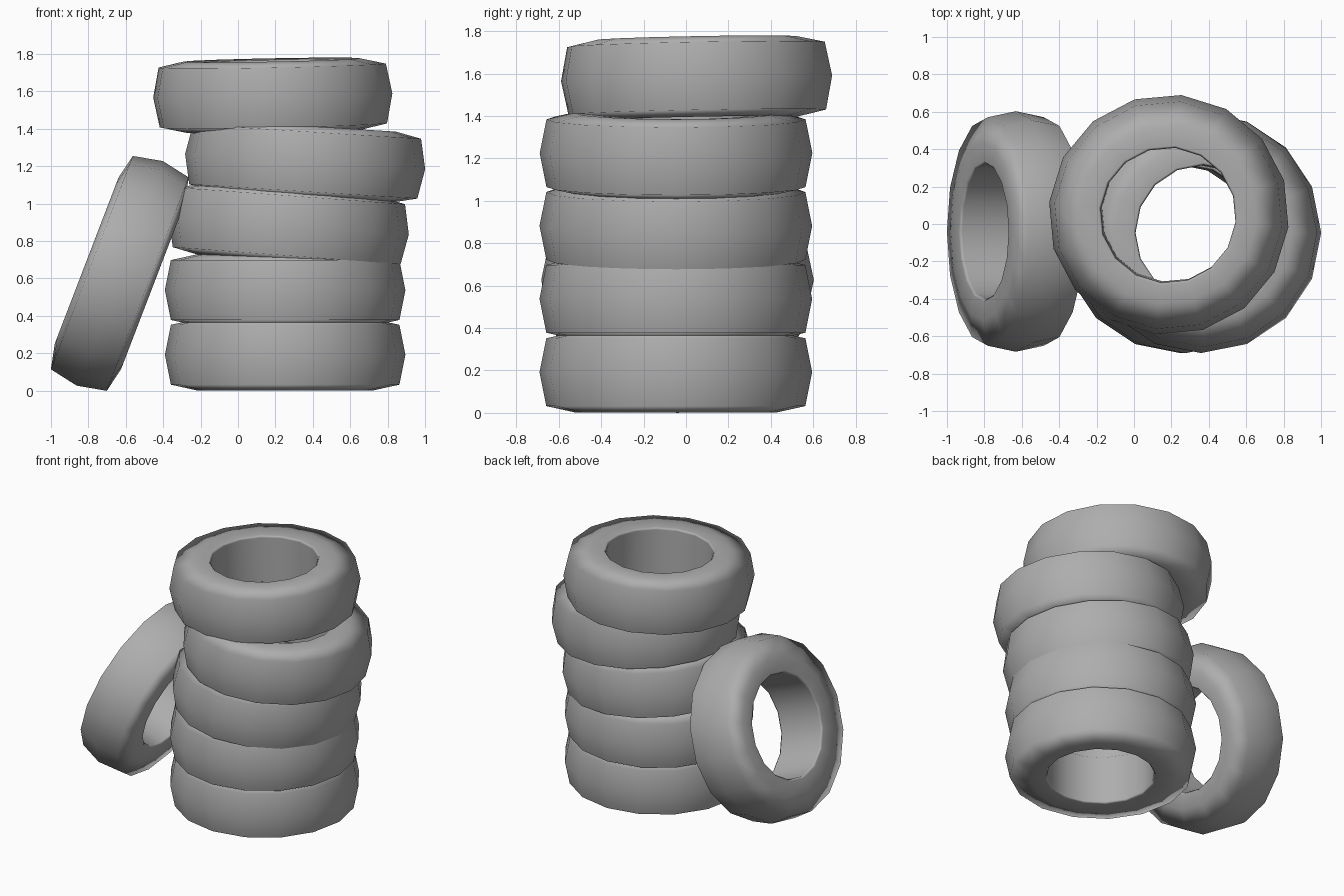
import bpy, bmesh
from math import radians, sin, cos, pi

if "Cube" in bpy.data.objects:
    bpy.data.objects.remove(bpy.data.objects["Cube"])

SIDES = 16
# Closed tyre cross-section: (radius, offset along the axle), mirrored about the middle
HALF = [(0.362, 0.168), (0.374, 0.184), (0.475, 0.190), (0.611, 0.160)]
PROFILE = [(r, -h) for r, h in HALF] + [(0.643, 0.0)] + HALF[::-1]

rubber = bpy.data.materials.new("rubber")
rubber.diffuse_color = (0.42, 0.42, 0.42, 1)
rubber.use_nodes = True
rubber.node_tree.nodes["Principled BSDF"].inputs["Base Color"].default_value = rubber.diffuse_color


def tyre(name, location, tilt=(0, 0, 0)):
    """Sweep the cross-section round the axle, then place and tilt it."""
    bm = bmesh.new()
    rings = []
    for i in range(SIDES):
        a = 2 * pi * i / SIDES
        rings.append([bm.verts.new((r * cos(a), r * sin(a), h)) for r, h in PROFILE])
    n = len(PROFILE)
    for i in range(SIDES):
        here, ahead = rings[i], rings[(i + 1) % SIDES]
        for j in range(n):
            k = (j + 1) % n
            bm.faces.new((here[j], ahead[j], ahead[k], here[k]))
    bmesh.ops.recalc_face_normals(bm, faces=bm.faces[:])
    mesh = bpy.data.meshes.new(name)
    bm.to_mesh(mesh)
    bm.free()
    mesh.materials.append(rubber)
    mesh.shade_smooth()
    obj = bpy.data.objects.new(name, mesh)
    bpy.context.collection.objects.link(obj)
    obj.location = location
    obj.rotation_euler = [radians(t) for t in tilt]
    # Flat-looking walls with soft, narrow shoulders
    obj.modifiers.new("weighted_normals", 'WEIGHTED_NORMAL').weight = 80
    return obj


# Stack, from the ground up
tyre("stack_tyre_1", (0.252, -0.048, 0.192))
tyre("stack_tyre_2", (0.252, -0.048, 0.538))
tyre("stack_tyre_3", (0.272, -0.048, 0.882), (0, 4.2, 0))
tyre("stack_tyre_4", (0.359, -0.047, 1.225), (0, 3.6, 0))
tyre("stack_tyre_5", (0.186, 0.05, 1.578), (1.2, -1, -6))

# Tyre leaning against the stack
tyre("leaning_tyre", (-0.632, -0.04, 0.627), (0, 111, 0))
